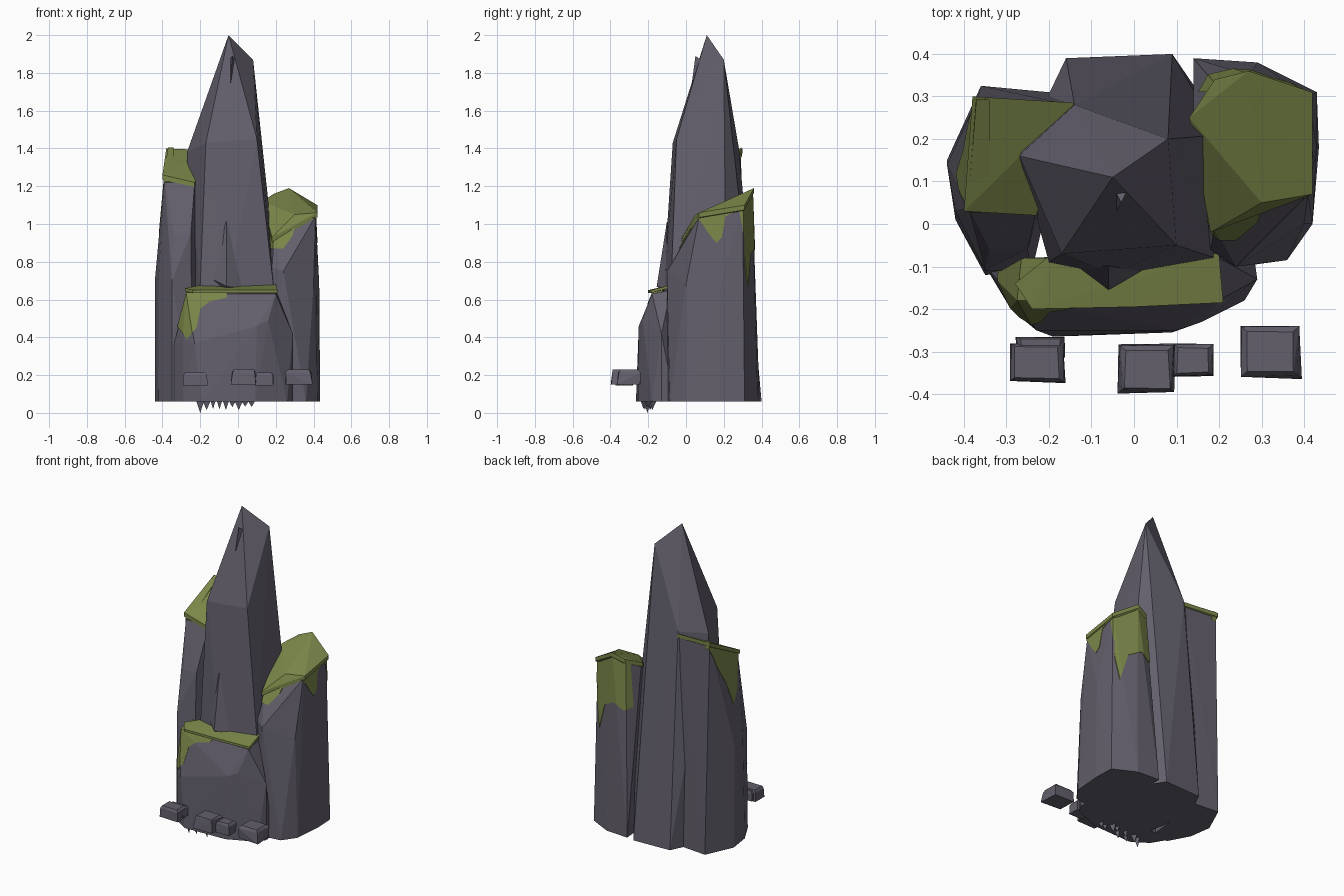
import bpy
import bmesh
import random
from mathutils import Vector

random.seed(4)
UNIT = 0.01  # all part coordinates below are in hundredths

cube = bpy.data.objects.get("Cube")
if cube:
    bpy.data.objects.remove(cube, do_unlink=True)


def make_material(name, color):
    material = bpy.data.materials.new(name)
    material.use_nodes = True
    material.diffuse_color = color
    shader = material.node_tree.nodes["Principled BSDF"]
    shader.inputs["Base Color"].default_value = color
    shader.inputs["Roughness"].default_value = 0.9
    return material


STONE = make_material("grey_stone", (0.125, 0.115, 0.15, 1))
MOSS = make_material("green_moss", (0.195, 0.24, 0.066, 1))


def finish(name, bm, material):
    """Turn a bmesh into a flat shaded object."""
    bmesh.ops.recalc_face_normals(bm, faces=bm.faces)
    mesh = bpy.data.meshes.new(name)
    bm.to_mesh(mesh)
    bm.free()
    mesh.materials.append(material)
    obj = bpy.data.objects.new(name, mesh)
    bpy.context.collection.objects.link(obj)
    return obj


def hull(name, points, material=STONE):
    """Faceted solid wrapped around a few corner points."""
    bm = bmesh.new()
    for point in points:
        bm.verts.new(Vector(point) * UNIT)
    result = bmesh.ops.convex_hull(bm, input=bm.verts)
    loose = {g for g in result["geom_interior"] + result["geom_unused"]
             if isinstance(g, bmesh.types.BMVert)}
    bmesh.ops.delete(bm, geom=list(loose), context="VERTS")
    return finish(name, bm, material)


def ring(z, *corners):
    """Level ring of corners at one height."""
    return [(x, y, z) for x, y in corners]


def moss_cap(name, top, thickness=2.5):
    """Thin slab of moss lying on a sloping rock top."""
    under = [(x, y, z - thickness) for x, y, z in top]
    return hull(name, top + under, MOSS)


def moss_drip(name, rock, axis, near, far, profile):
    """Skin of moss hugging a rock, trimmed to a hanging outline."""
    bm = bmesh.new()
    bm.from_mesh(rock.data)
    centre = sum((v.co for v in bm.verts), Vector()) / len(bm.verts)
    for v in bm.verts:
        v.co = centre + (v.co - centre) * 1.02
    skin = finish(name, bm, MOSS)

    def place(depth, across, height):
        spot = (depth, across, height) if axis == "x" else (across, depth, height)
        return Vector(spot) * UNIT

    bm = bmesh.new()
    face = bm.faces.new([bm.verts.new(place(near, a, h)) for a, h in profile])
    extruded = bmesh.ops.extrude_face_region(bm, geom=[face])
    moved = [g for g in extruded["geom"] if isinstance(g, bmesh.types.BMVert)]
    bmesh.ops.translate(bm, verts=moved, vec=place(far - near, 0, 0))
    cutter = finish(name + "_cutter", bm, MOSS)
    cutter.hide_render = True

    trim = skin.modifiers.new("trim", "BOOLEAN")
    trim.operation = "INTERSECT"
    trim.solver = "EXACT"
    trim.object = cutter
    bpy.context.view_layer.objects.active = skin
    bpy.ops.object.modifier_apply(modifier=trim.name)
    bpy.data.objects.remove(cutter, do_unlink=True)
    return skin


# Tall central spire
BASE = 6
hull("central_spire", [
    (-5, 11, 200), (8, 20, 187),
    (-27, 16, 138), (-17, -7, 143), (10, -5, 145), (-14, 28, 140),
    (20, 21, 75), (19, -8, 65), (-20, -9, 68), (-5, -12, 68),
] + ring(BASE, (-20, -9), (20, -8), (22, 21), (9, 40), (-16, 39), (-25, 20)))

# Chips standing off the spire front
hull("upper_chip", [(-3, 5, 189), (-5, 9, 186), (-1, 9, 186), (-4, 3, 174)])
hull("lower_chip", [(-6, -15.5, 67), (-6, -10, 102), (-16, -8, 72),
                    (2, -11, 66), (-6, -7, 60)])

# Right hand column
right_column = hull("right_column", [
    (-39, 4, 125), (-23, 3, 121), (-15, 28, 138), (-37, 29, 139),
    (-34, -6, 95), (-25, -6, 95),
] + ring(70, (-44, 14), (-42, 3), (-35, -11))
  + ring(BASE, (-44, 15), (-42, 1), (-35, -12), (-24, -11),
         (-20, 31), (-36, 32.5)))

# Left hand column
left_column = hull("left_column", [
    (19, -1, 91), (30, 6, 103), (41, 7, 104),
    (41, 30, 108), (27, 35, 117), (14, 25, 110), (19, 33, 114),
    (24, -10, 75), (18, -6, 77),
] + ring(68, (43, 18), (40, 0))
  + ring(BASE, (43, 31), (43.5, 18), (42, 0), (36, -8.5), (25, -10),
         (18, -7), (14, 39), (29, 38)))

# Low boulder in front
front_boulder = hull("front_boulder", [
    (-27, -18, 63), (20, -18, 63), (20, -8, 65), (-26, -8, 65),
    (-23, -25, 37), (10, -25, 46), (16, -23, 49), (29, -13, 42),
    (-34, -11, 36), (-29, -20, 38),
] + ring(BASE, (-35, -10), (-29, -20), (-19, -26.5), (9, -25.5),
         (26, -18), (29, -13), (28, -6)))

# Moss slabs on the three tops
moss_cap("right_moss_cap", [
    (-40, 3, 126), (-23, 2, 122), (-14, 28.5, 139), (-38, 30, 140)])
moss_cap("left_moss_cap", [
    (18, -2, 93), (30, 5, 105), (42, 7, 106), (42, 31, 110),
    (27, 36, 119), (13, 25, 112), (19, 34, 116)])
moss_cap("front_moss_cap", [
    (-28, -14, 66), (-18, -6, 68), (20, -7, 68),
    (21, -18.5, 65), (0, -19.5, 65), (-24, -20, 65)], 1.5)

# Moss hanging down the rock sides
moss_drip("front_moss_drip", front_boulder, "y", -40, -8, [
    (-30, 68), (-5, 68), (-6, 61), (-15, 59), (-20, 55),
    (-22, 45), (-27, 39), (-33, 47)])
moss_drip("left_moss_front_drip", left_column, "y", -30, 12, [
    (16, 98), (17, 87), (24, 87), (29, 94), (32, 108)])
moss_drip("left_moss_side_drip", left_column, "x", 36, 60, [
    (2, 108), (8, 101), (12, 95), (16, 90), (19, 93), (21, 104),
    (28, 108), (31, 92), (33, 78), (38, 80), (38, 120)])
moss_drip("left_moss_back_drip", left_column, "y", 31, 50, [
    (12, 120), (12, 87), (19, 84), (25, 88), (33, 84),
    (38, 67), (41, 84), (46, 88), (46, 120)])
moss_drip("right_moss_side_drip", right_column, "x", -60, -34, [
    (0, 128), (5, 118), (7, 104), (12, 95), (17, 110),
    (24, 122), (32, 142)])


# Loose stones floating along the front
def loose_stone(name, x, y, z, width, depth, height):
    points = []
    for side in (-1, 1):
        for front in (-1, 1):
            for level, shrink in ((-1, 1), (0.6, 0.97), (1, 0.8)):
                wobble = random.uniform(0.85, 1) * shrink / 2
                points.append((x + side * width * wobble,
                               y + front * depth * wobble,
                               z + level * height / 2))
    hull(name, points)


loose_stone("far_right_stone", -23, -32.5, 18, 14, 10, 7)
loose_stone("far_right_stone_chip", -22, -29, 18, 12, 5, 6)
loose_stone("middle_stone", 3, -34, 19, 14, 12, 8)
loose_stone("middle_stone_chip", 14, -32, 18, 10, 8, 7)
loose_stone("far_left_stone", 32, -30, 19, 15, 13, 8)

# Ragged splinters under the base
for i in range(9):
    x = -20 + i * 3.4
    y = random.uniform(-23, -16)
    tip = 1.5 if i else 0
    size = random.uniform(1.5, 3)
    hull("base_splinter", [(x, y, tip + random.random() * i / 3),
                           (x - size, y - 1, 8), (x + size, y - 2, 8),
                           (x, y + size, 8)])
